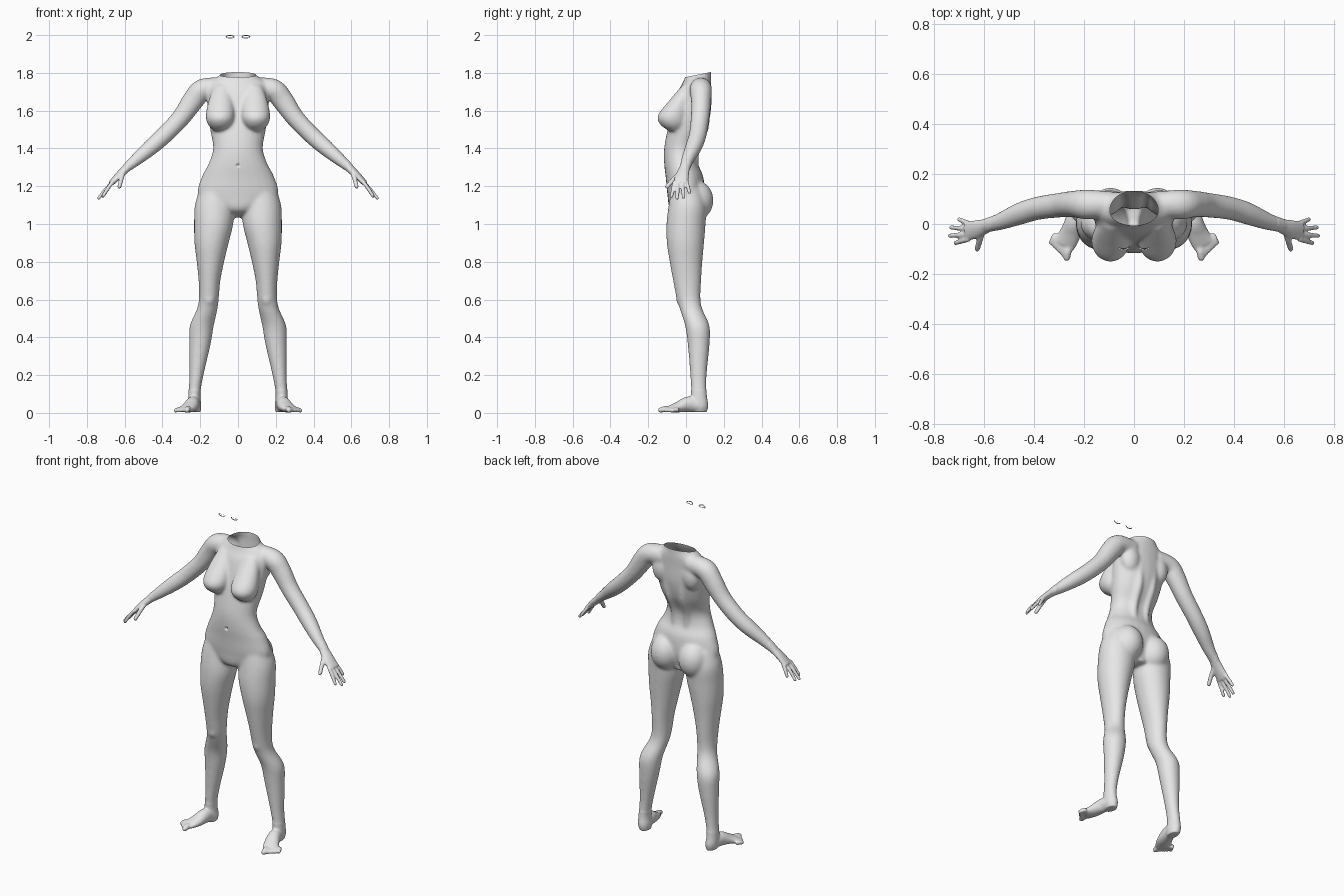
import bpy, bmesh, math
from mathutils import Vector, Matrix

cube = bpy.data.objects.get("Cube")
if cube:
    bpy.data.objects.remove(cube, do_unlink=True)

SIDES = 24
UP = Vector((0, 0, 1))


def make_material(name, color):
    mat = bpy.data.materials.new(name)
    mat.use_nodes = True
    mat.diffuse_color = color
    for node in mat.node_tree.nodes:
        if node.type == 'BSDF_PRINCIPLED':
            node.inputs["Base Color"].default_value = color
    return mat


def spline(keys, steps):
    """Smoothly interpolate the key sections (x, y, z, width, depth)."""
    keys = [Vector(k) for k in keys]
    result = []
    for i in range(len(keys) - 1):
        a, b = keys[max(i - 1, 0)], keys[i]
        c, d = keys[i + 1], keys[min(i + 2, len(keys) - 1)]
        for s in range(steps):
            t = s / steps
            result.append((b * 2 + (c - a) * t + (a * 2 - b * 5 + c * 4 - d) * t ** 2
                           + (b * 3 - a - c * 3 + d) * t ** 3) * 0.5)
    return result + [keys[-1]]


def loft(bm, keys, level=False, steps=5):
    """Closed tube through elliptical sections, horizontal ones if level."""
    sections = spline(keys, steps)
    rings = []
    for i, sec in enumerate(sections):
        before = sections[max(i - 1, 0)]
        after = sections[min(i + 1, len(sections) - 1)]
        if level:
            u, v = Vector((1, 0, 0)), Vector((0, 1, 0))
        else:
            along = (after.xyz - before.xyz).normalized()
            u = along.cross(UP).normalized()
            v = u.cross(along)
        ring = []
        for k in range(SIDES):
            ang = math.tau * k / SIDES
            ring.append(bm.verts.new(sec.xyz + u * (sec[3] * math.cos(ang))
                                     + v * (sec[4] * math.sin(ang))))
        rings.append(ring)
    for low, high in zip(rings, rings[1:]):
        for k in range(SIDES):
            n = (k + 1) % SIDES
            bm.faces.new((low[k], low[n], high[n], high[k]))
    bm.faces.new(rings[0][::-1])
    bm.faces.new(rings[-1])


def ellipsoid(bm, center, radii):
    bmesh.ops.create_uvsphere(bm, u_segments=SIDES, v_segments=16, radius=1,
                              matrix=Matrix.Translation(center) @ Matrix.Diagonal((*radii, 1)))


def digit(bm, base, tip, radius):
    """Finger or toe with a rounded end."""
    base, tip = Vector(base), Vector(tip)
    mid = base.lerp(tip, 0.5) + UP * radius * 0.3
    loft(bm, [(*base, radius, radius), (*mid, radius, radius), (*tip, radius * 0.9, radius * 0.9)])
    ellipsoid(bm, tip, (radius * 0.92,) * 3)


grey = make_material("light grey", (0.8, 0.8, 0.8, 1))
half = bmesh.new()

# Leg
loft(half, [
    (.115, .005, 1.19, .085, .08), (.125, .008, 1.1, .104, .1), (.129, 0, 1, .104, .104),
    (.14, -.003, .9, .091, .099), (.146, 0, .8, .073, .087), (.151, .006, .7, .058, .075),
    (.154, .013, .61, .053, .064), (.163, .027, .55, .055, .06), (.192, .06, .46, .064, .065),
    (.202, .067, .36, .057, .058), (.22, .066, .2, .038, .044), (.231, .068, .1, .032, .042),
    (.229, .07, .04, .035, .048), (.226, .07, .004, .028, .04)], level=True)
ellipsoid(half, (.152, -.022, .605), (.032, .032, .042))

# Foot and toes
loft(half, [(.229, .085, .034, .033, .031), (.238, .02, .046, .036, .042),
            (.256, -.04, .031, .043, .029), (.281, -.083, .019, .046, .017)])
for i in range(5):
    f = i / 4
    base = Vector((.262, -.085, .018)).lerp(Vector((.312, -.04, .014)), f)
    tip = Vector((.269, -.134, .015)).lerp(Vector((.33, -.074, .012)), f)
    digit(half, base, tip, 0.016 if i == 0 else 0.0125)

# Buttock and hip
ellipsoid(half, (.094, .048, 1.125), (.09, .098, .108))

# Breast running up into the chest
loft(half, [(.085, .01, 1.735, .04, .03), (.09, -.028, 1.66, .064, .056),
            (.094, -.068, 1.575, .077, .082), (.094, -.066, 1.525, .065, .07),
            (.092, -.055, 1.492, .035, .035)], level=True)

# Back muscles and shoulder blade
loft(half, [(.042, .02, 1.24, .03, .05), (.042, .02, 1.38, .03, .052),
            (.045, .06, 1.5, .034, .06), (.05, .07, 1.62, .035, .06)], level=True)
ellipsoid(half, (.1, .085, 1.65), (.06, .052, .085))

# Shoulder and arm
loft(half, [
    (.08, .08, 1.72, .05, .055), (.185, .078, 1.712, .06, .058), (.237, .08, 1.655, .054, .058),
    (.3, .075, 1.565, .05, .05), (.385, .063, 1.475, .047, .047), (.455, .042, 1.412, .045, .044),
    (.53, .012, 1.348, .036, .035), (.595, -.008, 1.292, .028, .023)])

# Palm, fingers and thumb
loft(half, [(.58, -.004, 1.305, .027, .023), (.63, -.02, 1.258, .036, .019),
            (.672, -.028, 1.215, .042, .014)])
for reach, side, low in ((.715, -.076, 1.147), (.737, -.047, 1.137),
                         (.732, -.014, 1.142), (.7, .018, 1.168)):
    digit(half, (.662, -.03 + (side + .03) * .68, 1.224), (reach, side, low), 0.0105)
digit(half, (.607, -.03, 1.272), (.628, -.1, 1.197), 0.0125)

# Mirror the paired parts
copied = bmesh.ops.duplicate(half, geom=half.verts[:] + half.edges[:] + half.faces[:])
for item in copied["geom"]:
    if isinstance(item, bmesh.types.BMVert):
        item.co.x *= -1

# Trunk and neck stub
loft(half, [
    (0, .04, 1.035, .03, .035), (0, 0, 1.07, .11, .08), (0, 0, 1.15, .212, .098),
    (0, -.008, 1.25, .192, .1), (0, -.026, 1.32, .156, .09), (0, -.026, 1.4, .132, .09),
    (0, .006, 1.5, .148, .104), (0, .03, 1.6, .162, .102), (0, .045, 1.7, .165, .088),
    (0, .06, 1.755, .145, .074), (0, .066, 1.8, .09, .067), (0, .075, 1.9, .075, .06)],
    level=True)
bmesh.ops.recalc_face_normals(half, faces=half.faces)

mesh = bpy.data.meshes.new("body")
half.to_mesh(mesh)
half.free()
body = bpy.data.objects.new("body", mesh)
bpy.context.collection.objects.link(body)

# Fuse the parts into one skin
remesh = body.modifiers.new("fuse", 'REMESH')
remesh.mode = 'VOXEL'
remesh.voxel_size = 0.005
bpy.context.view_layer.update()
graph = bpy.context.evaluated_depsgraph_get()
skin = bpy.data.meshes.new_from_object(body.evaluated_get(graph))
body.modifiers.clear()
body.data = skin

bm = bmesh.new()
bm.from_mesh(skin)


def relax(verts, times):
    for _ in range(times):
        bmesh.ops.smooth_vert(bm, verts=verts, factor=0.5, use_axis_x=True,
                              use_axis_y=True, use_axis_z=True)


# Soften the skin, but keep the fingers and toes crisp
relax(bm.verts[:], 4)
relax([v for v in bm.verts if abs(v.co.x) < 0.58 and v.co.z > 0.12], 22)

# Navel
for v in bm.verts:
    away = math.hypot(v.co.x, v.co.z - 1.31)
    if v.co.y < 0 and away < 0.012:
        v.co.y += 0.012 * (1 - away / 0.012)

# Open neck, higher at the back
bmesh.ops.bisect_plane(bm, geom=bm.verts[:] + bm.edges[:] + bm.faces[:],
                       plane_co=(0, 0, 1.778), plane_no=(0, -0.2, 1), clear_outer=True)
for face in bm.faces:
    face.smooth = True
bm.to_mesh(skin)
bm.free()
skin.materials.clear()
skin.materials.append(grey)

# Thin almond-shaped eyelid rims
for name, sign in (("left_eye_rim", 1), ("right_eye_rim", -1)):
    rim = bmesh.new()
    loops = []
    for wide, tall, back in ((.023, .009, 0), (.017, .005, .004)):
        ring = []
        for k in range(SIDES):
            ang = math.tau * k / SIDES
            x, z = wide * math.cos(ang), tall * math.sin(ang)
            ring.append(rim.verts.new((sign * .042 + x, -.102 + back + 12 * x * x - z * .3,
                                       1.991 + z)))
        loops.append(ring)
    for k in range(SIDES):
        n = (k + 1) % SIDES
        rim.faces.new((loops[0][k], loops[0][n], loops[1][n], loops[1][k])).smooth = True
    rim_mesh = bpy.data.meshes.new(name)
    rim.to_mesh(rim_mesh)
    rim.free()
    rim_mesh.materials.append(grey)
    bpy.context.collection.objects.link(bpy.data.objects.new(name, rim_mesh))
